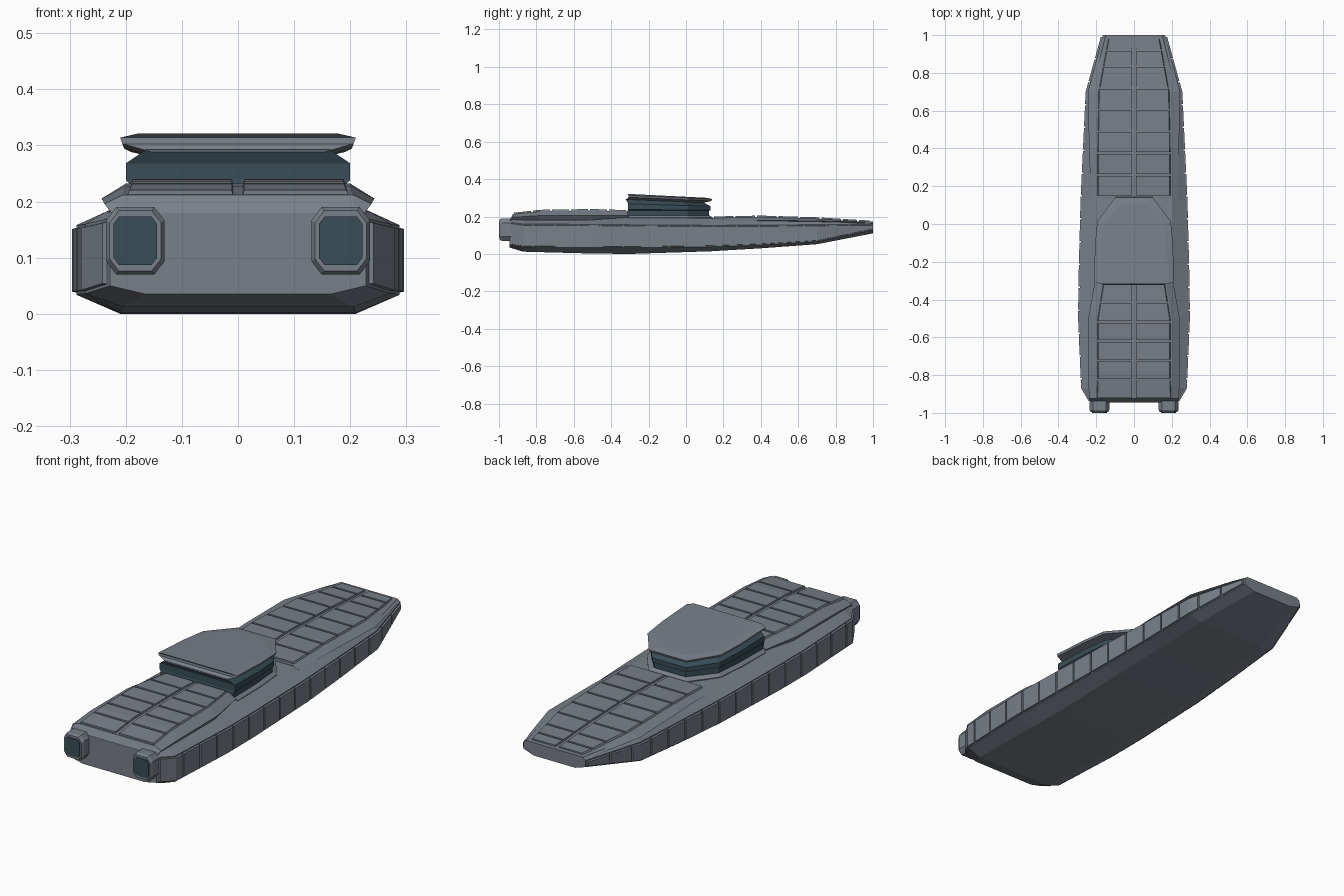
import bpy
import bmesh

cube = bpy.data.objects.get("Cube")
if cube:
    bpy.data.objects.remove(cube)


def material(name, rgb):
    m = bpy.data.materials.new(name)
    m.use_nodes = True
    m.diffuse_color = (*rgb, 1)
    m.node_tree.nodes["Principled BSDF"].inputs["Base Color"].default_value = (*rgb, 1)
    return m


GREY = material("hull grey", (0.19, 0.215, 0.25))
GLASS = material("dark teal glass", (0.04, 0.075, 0.095))


def loft(name, rings, mat):
    """Skin a row of closed rings and cap both ends."""
    bm = bmesh.new()
    loops = [[bm.verts.new(p) for p in ring] for ring in rings]
    n = len(loops[0])
    for a, b in zip(loops, loops[1:]):
        for i in range(n):
            j = (i + 1) % n
            bm.faces.new((a[i], a[j], b[j], b[i]))
    bm.faces.new(loops[0])
    bm.faces.new(loops[-1])
    bmesh.ops.recalc_face_normals(bm, faces=bm.faces)
    mesh = bpy.data.meshes.new(name)
    bm.to_mesh(mesh)
    bm.free()
    mesh.materials.append(mat)
    obj = bpy.data.objects.new(name, mesh)
    bpy.context.collection.objects.link(obj)
    return obj


def section(y, half):
    """Closed ring across the ship from its left half."""
    return [(x, y, z) for x, z in half] + [(-x, y, z) for x, z in reversed(half)]


def at(stations, y):
    """Interpolated station values at y."""
    for a, b in zip(stations, stations[1:]):
        if a[0] <= y <= b[0]:
            t = (y - a[0]) / (b[0] - a[0])
            return [p + t * (q - p) for p, q in zip(a, b)]
    return list(stations[0] if y < stations[0][0] else stations[-1])


def samples(stations, y0, y1):
    return [y0] + [s[0] for s in stations if y0 + .005 < s[0] < y1 - .005] + [y1]


# Hull: y, keel half width, keel z, side half width, chine z, sheer z, deck half width, deck z
HULL = [
    (-.945, .165, .035, .228, .050, .170, .215, .180),
    (-.87, .205, .012, .272, .036, .160, .235, .182),
    (-.5, .21, .002, .288, .034, .158, .235, .182),
    (-.3, .21, 0, .286, .033, .156, .205, .196),
    (.13, .205, .014, .275, .038, .153, .205, .190),
    (.4, .195, .030, .262, .048, .154, .225, .180),
    (.7, .18, .052, .248, .066, .157, .225, .178),
    (1, .11, .110, .165, .128, .160, .150, .172),
]
loft("hull", [section(y, [(b, zb), (w, zc), (w, zs), (d, zd)])
              for y, b, zb, w, zc, zs, d, zd in HULL], GREY)

# Side armour plates with narrow seams
COUNT = 16
START, END = -.94, .995
step = (END - START) / COUNT
for side, label in ((1, "left"), (-1, "right")):
    for i in range(COUNT):
        y0 = START + i * step
        rings = []
        for y in samples(HULL, y0 + .004, y0 + step - .004):
            _, _, _, w, zc, zs, _, _ = at(HULL, y)
            rings.append([(side * (w - .01), y, zc + .003), (side * (w + .008), y, zc + .006),
                          (side * (w + .008), y, zs - .007), (side * (w - .01), y, zs - .002)])
        loft(f"{label}_side_plate_{i + 1}", rings, GREY)

# Raised decks: y, foot half width, foot z, edge half width, edge z, top half width, top z
STERN_DECK = [
    (-.945, .215, .165, .222, .175, .21, .178),
    (-.925, .22, .178, .238, .196, .205, .212),
    (-.78, .225, .182, .243, .205, .20, .228),
    (-.5, .225, .182, .242, .206, .20, .232),
    (-.31, .19, .185, .208, .205, .17, .226),
]
BOW_DECK = [
    (.135, .205, .172, .228, .180, .20, .192),
    (.4, .215, .172, .238, .180, .20, .197),
    (.7, .22, .170, .244, .176, .195, .188),
    (.92, .165, .162, .186, .169, .155, .174),
    (.998, .145, .158, .163, .164, .14, .170),
]
for name, deck in (("stern_deck", STERN_DECK), ("bow_deck", BOW_DECK)):
    loft(name, [section(y, [(f, zf), (e, ze), (t, zt)])
                for y, f, zf, e, ze, t, zt in deck], GREY)


def hatches(name, deck, y0, y1, rows):
    """Two columns of raised hatch panels that follow a deck."""
    pitch = (y1 - y0) / rows
    for side, label in ((1, "left"), (-1, "right")):
        for i in range(rows):
            a = y0 + i * pitch + .005
            rings = []
            for y in samples(deck, a, a + pitch - .01):
                t, zt = at(deck, y)[5:]
                rings.append([(side * .008, y, zt - .006), (side * .011, y, zt + .008),
                              (side * (t - .012), y, zt + .008), (side * (t - .005), y, zt - .006)])
            loft(f"{name}_{label}_hatch_{i + 1}", rings, GREY)


hatches("stern", STERN_DECK, -.925, -.315, 6)
hatches("bow", BOW_DECK, .145, .835, 6)
hatches("bow_tip", BOW_DECK, .835, .92, 1)
hatches("bow_lip", BOW_DECK, .92, .985, 1)

# Cabin outline, half of it from front to back
PLAN = [(.2, -.31), (.197, -.12), (.185, .01), (.09, .13)]


def plan_ring(z, grow, slope):
    """Cabin outline grown outward, dropping towards the bow."""
    half = []
    for x, y in PLAN:
        y += grow * (.3 if y < -.2 else 1 if y > .1 else .4 if y > 0 else 0)
        half.append((x + grow, y, z - slope * (y + .31)))
    return half + [(-x, y, z) for x, y, z in reversed(half)]


loft("cabin_base", [plan_ring(.165, .012, 0), plan_ring(.195, .012, 0),
                    plan_ring(.206, -.004, 0)], GREY)
loft("cabin_windows", [plan_ring(.195, -.006, 0), plan_ring(.232, -.006, 0),
                       plan_ring(.238, 0, .01), plan_ring(.268, 0, .03),
                       plan_ring(.292, -.036, .04)], GLASS)
loft("cabin_roof", [plan_ring(.288, -.045, .04), plan_ring(.303, .006, .045),
                    plan_ring(.314, .01, .045), plan_ring(.321, -.022, .05)], GREY)


# Engine pods at the stern
def pod_ring(cx, y, hw, hz, cut):
    cz = .13
    right = [(hw - cut, -hz), (hw, -hz + cut * 1.3), (hw, hz - cut * 1.3), (hw - cut, hz)]
    ring = right + [(-x, z) for x, z in reversed(right)]
    return [(cx + x, y, cz + z) for x, z in ring]


for side, label in ((1, "left"), (-1, "right")):
    cx = side * .183
    loft(f"{label}_engine_pod", [pod_ring(cx, -.9, .052, .06, .018), pod_ring(cx, -.985, .052, .06, .018),
                                 pod_ring(cx, -.996, .046, .054, .017)], GREY)
    loft(f"{label}_engine_glow", [pod_ring(cx, -.994, .039, .043, .01),
                                  pod_ring(cx, -1, .039, .043, .01)], GLASS)
